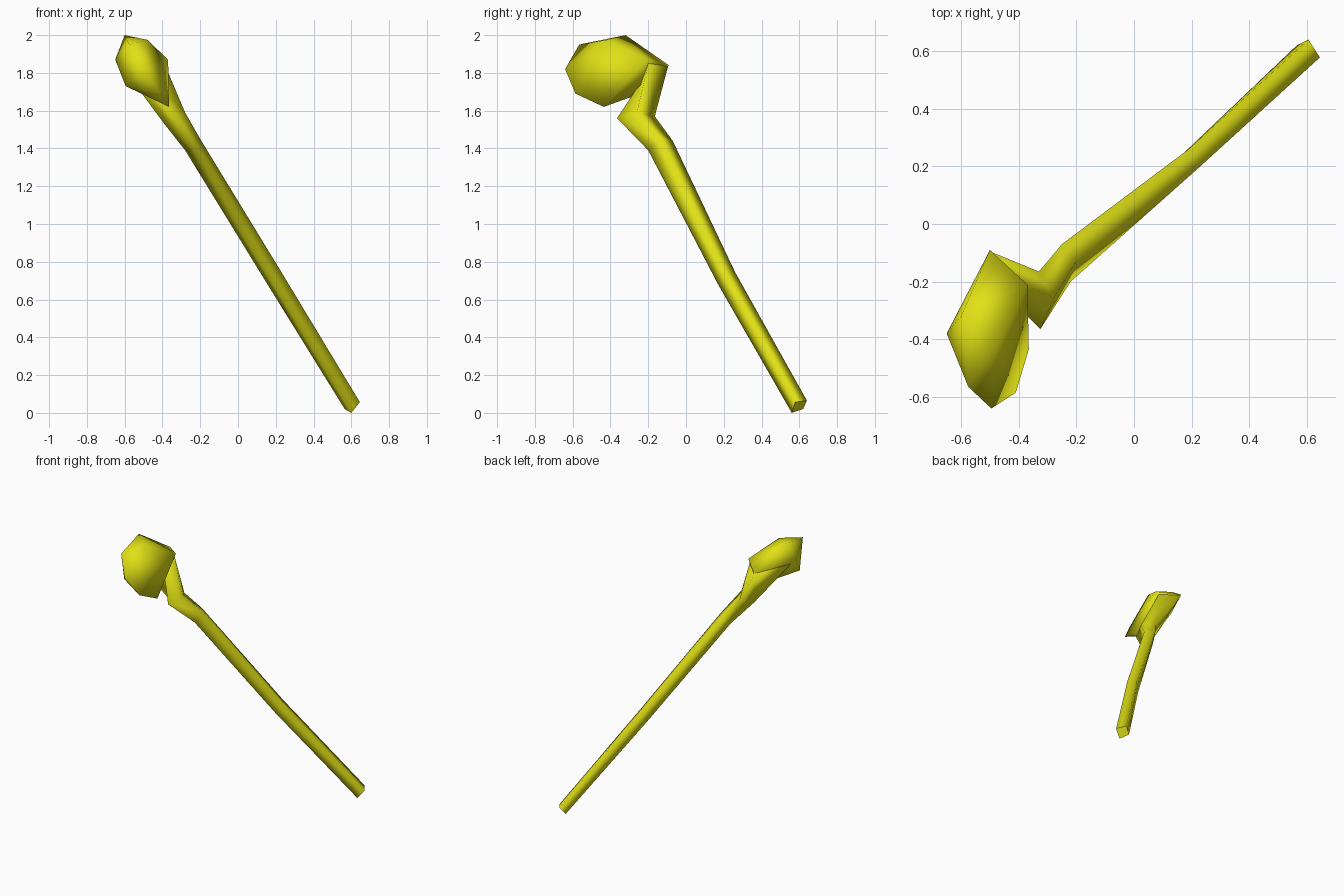
import bpy, bmesh

if "Cube" in bpy.data.objects:
    bpy.data.objects.remove(bpy.data.objects["Cube"])

yellow = bpy.data.materials.new("yellow")
yellow.diffuse_color = (0.75, 0.75, 0.008, 1)
yellow.use_nodes = True
yellow.node_tree.nodes["Principled BSDF"].inputs["Base Color"].default_value = yellow.diffuse_color


def finish(name, bm):
    bmesh.ops.recalc_face_normals(bm, faces=bm.faces)
    mesh = bpy.data.meshes.new(name)
    bm.to_mesh(mesh)
    bm.free()
    mesh.materials.append(yellow)
    obj = bpy.data.objects.new(name, mesh)
    bpy.context.collection.objects.link(obj)
    return obj


# Square-section shaft with a bent neck: corners are front, left, back, right
rings = [
    [(0.60, 0.56, 0.0), (0.565, 0.62, 0.02), (0.605, 0.64, 0.065), (0.645, 0.578, 0.057)],
    [(0.19, 0.17, 0.68), (0.15, 0.225, 0.69), (0.19, 0.26, 0.745), (0.23, 0.20, 0.745)],
    [(-0.22, -0.20, 1.39), (-0.28, -0.13, 1.39), (-0.25, -0.07, 1.44), (-0.20, -0.13, 1.45)],
    [(-0.325, -0.365, 1.56), (-0.39, -0.25, 1.53), (-0.33, -0.165, 1.57), (-0.28, -0.26, 1.59)],
    [(-0.45, -0.24, 1.75), (-0.62, -0.36, 1.84), (-0.50, -0.095, 1.835), (-0.39, -0.20, 1.85)],
]
bm = bmesh.new()
loops = [[bm.verts.new(p) for p in ring] for ring in rings]
for low, high in zip(loops, loops[1:]):
    for i in range(4):
        j = (i + 1) % 4
        bm.faces.new((low[i], low[j], high[j], high[i])).smooth = True
# Flat end cap; the upper end stays inside the head
foot = bm.faces.new(loops[0])
foot.smooth = False
for e in foot.edges:
    e.smooth = False
bm.faces.new(loops[-1]).smooth = True
finish("shaft", bm)

# Faceted, softly shaded head
head_points = [
    (-0.60, -0.32, 2.0),     # crown
    (-0.48, -0.42, 1.975),
    (-0.65, -0.38, 1.87),    # left bulge
    (-0.50, -0.09, 1.84),    # heel
    (-0.37, -0.21, 1.87),
    (-0.575, -0.565, 1.95),
    (-0.495, -0.64, 1.82),   # nose
    (-0.595, -0.50, 1.73),
    (-0.41, -0.585, 1.69),
    (-0.365, -0.435, 1.62),  # lower tip
    (-0.44, -0.27, 1.68),
]
bm = bmesh.new()
for p in head_points:
    bm.verts.new(p)
bmesh.ops.convex_hull(bm, input=bm.verts)
for f in bm.faces:
    f.smooth = True
finish("head", bm)
